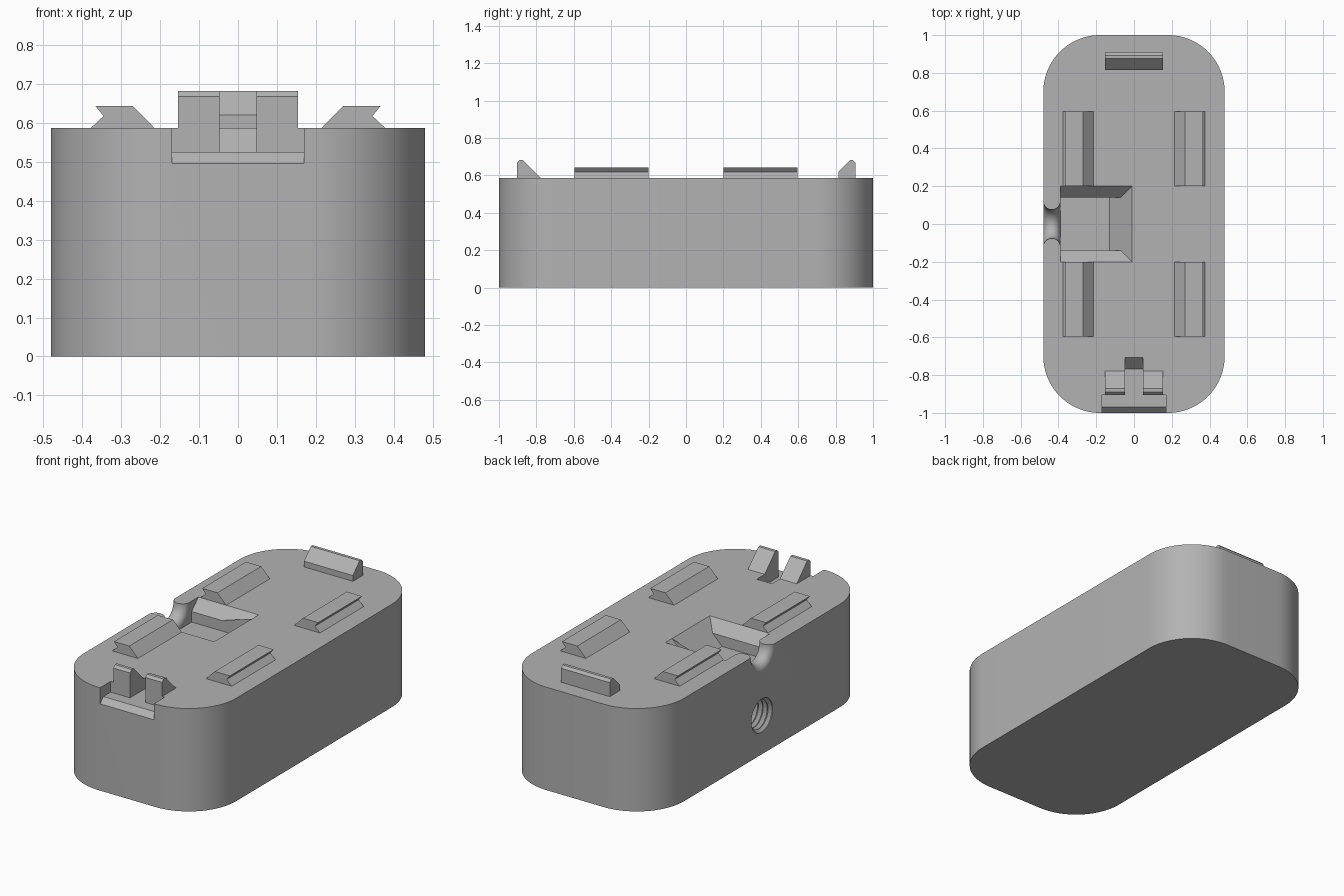
import bpy, bmesh, math
from mathutils import Vector

if "Cube" in bpy.data.objects:
    bpy.data.objects.remove(bpy.data.objects["Cube"], do_unlink=True)

TOP = 0.587

grey = bpy.data.materials.new("plain grey")
grey.use_nodes = True
grey.diffuse_color = (0.45, 0.45, 0.45, 1)
grey.node_tree.nodes["Principled BSDF"].inputs["Base Color"].default_value = grey.diffuse_color


def finish(name, bm):
    bmesh.ops.recalc_face_normals(bm, faces=bm.faces)
    mesh = bpy.data.meshes.new(name)
    bm.to_mesh(mesh)
    bm.free()
    mesh.materials.append(grey)
    obj = bpy.data.objects.new(name, mesh)
    bpy.context.collection.objects.link(obj)
    return obj


def prism(name, points, axis, lo, hi):
    """Extrude a 2D outline along one axis; outline is in the other two, in order."""
    def place(p, d):
        v = list(p)
        v.insert(axis, d)
        return v
    bm = bmesh.new()
    face = bm.faces.new([bm.verts.new(place(p, lo)) for p in points])
    ext = bmesh.ops.extrude_face_region(bm, geom=[face])
    shift = Vector(place((0, 0), hi - lo))
    bmesh.ops.translate(bm, vec=shift,
                        verts=[v for v in ext["geom"] if isinstance(v, bmesh.types.BMVert)])
    return finish(name, bm)


def lathe_x(name, profile, z, sides):
    """Turn an (x, radius) profile about a line along x at height z, with closed ends."""
    bm = bmesh.new()
    rings = []
    for x, r in profile:
        rings.append([bm.verts.new((x, r * math.cos(t), z + r * math.sin(t)))
                      for t in (math.tau * i / sides for i in range(sides))])
    for a, b in zip(rings, rings[1:]):
        for i in range(sides):
            j = (i + 1) % sides
            bm.faces.new((a[i], a[j], b[j], b[i]))
    bm.faces.new(rings[0])
    bm.faces.new(rings[-1])
    return finish(name, bm)


def cut(target, cutter):
    cutter.hide_render = True
    mod = target.modifiers.new("cut", "BOOLEAN")
    mod.operation = "DIFFERENCE"
    mod.solver = "EXACT"
    mod.object = cutter
    bpy.context.view_layer.objects.active = target
    bpy.ops.object.modifier_apply(modifier=mod.name)
    bpy.data.objects.remove(cutter, do_unlink=True)


# Main block with large rounded corners
outline = []
for quarter, (sx, sy) in enumerate([(1, 1), (-1, 1), (-1, -1), (1, -1)]):
    for i in range(25):
        t = math.pi / 2 * (quarter + i / 24)
        outline.append((sx * 0.18 + 0.3 * math.cos(t), sy * 0.7 + 0.3 * math.sin(t)))
body = prism("body", outline, 2, 0, TOP)

# Pocket with a ramp at its inner end
FLOOR = TOP - 0.12
cut(body, prism("pocket_cutter",
                [(-0.39, FLOOR), (-0.13, FLOOR), (0.05, TOP + 0.06), (-0.39, TOP + 0.06)],
                1, -0.14, 0.14))
# Flared upper part of the pocket
bm = bmesh.new()
for z, x, y in [(TOP - 0.06, -0.07, 0.14), (TOP + 0.06, 0.05, 0.26)]:
    for s in (-1, 1):
        bm.verts.new((-0.39, s * y, z))
        bm.verts.new((x, s * y, z))
bmesh.ops.convex_hull(bm, input=bm.verts)
bmesh.ops.dissolve_limit(bm, angle_limit=0.01, verts=bm.verts, edges=bm.edges)
cut(body, finish("pocket_flare_cutter", bm))

# Bell-mouthed groove from the pocket to the side wall
groove = [(-0.6, 0.119)]
for i in range(17):
    t = math.pi * i / 16
    groove.append((-0.435 - 0.0452 * math.cos(t), 0.119 - 0.043 * math.sin(t)))
groove.append((-0.385, 0.119))
cut(body, lathe_x("groove_cutter", groove, TOP, 64))

# Threaded hole in the side wall
thread = [(-0.6, 0.096), (-0.482, 0.096)]
PITCH = 0.03
for i in range(11):
    x = -0.475 + PITCH * i
    thread += [(x, 0.096), (x + PITCH * 0.45, 0.08), (x + PITCH * 0.55, 0.08)]
cut(body, lathe_x("threaded_hole_cutter", thread, 0.22, 48))

# Front step with bevelled lip, and the slot between the prongs
LEDGE = 0.525
cut(body, prism("front_step_cutter",
                [(-1.1, 0.395), (-0.97, LEDGE), (-0.904, LEDGE), (-0.904, 0.7), (-1.1, 0.7)],
                0, -0.17, 0.17))
cut(body, prism("slot_cutter",
                [(-0.95, LEDGE), (-0.768, LEDGE), (-0.668, LEDGE + 0.1), (-0.95, LEDGE + 0.1)],
                0, -0.048, 0.048))

bpy.ops.object.select_all(action="DESELECT")
body.select_set(True)
bpy.context.view_layer.objects.active = body
bpy.ops.object.shade_smooth_by_angle(angle=math.radians(25))

# Four dovetail rails with an undercut on the outer side
rail = [(0.215, TOP), (0.27, 0.643), (0.366, 0.643), (0.345, 0.617), (0.377, TOP)]
for side, s in (("left", 1), ("right", -1)):
    for end, y in (("front", -0.595), ("back", 0.2)):
        prism(f"{end}_{side}_rail", [(s * x, z) for x, z in rail], 1, y, y + 0.395)

# Back catch
prism("back_catch",
      [(0.815, TOP), (0.815, 0.62), (0.876, 0.681), (0.893, 0.681), (0.907, 0.667), (0.907, TOP)],
      0, -0.154, 0.154)

# Two front prongs
prong = [(-0.904, TOP), (-0.904, 0.667), (-0.89, 0.681), (-0.872, 0.681), (-0.778, TOP)]
for side, lo in (("left", 0.048), ("right", -0.154)):
    prism(f"front_{side}_prong", prong, 0, lo, lo + 0.106)
